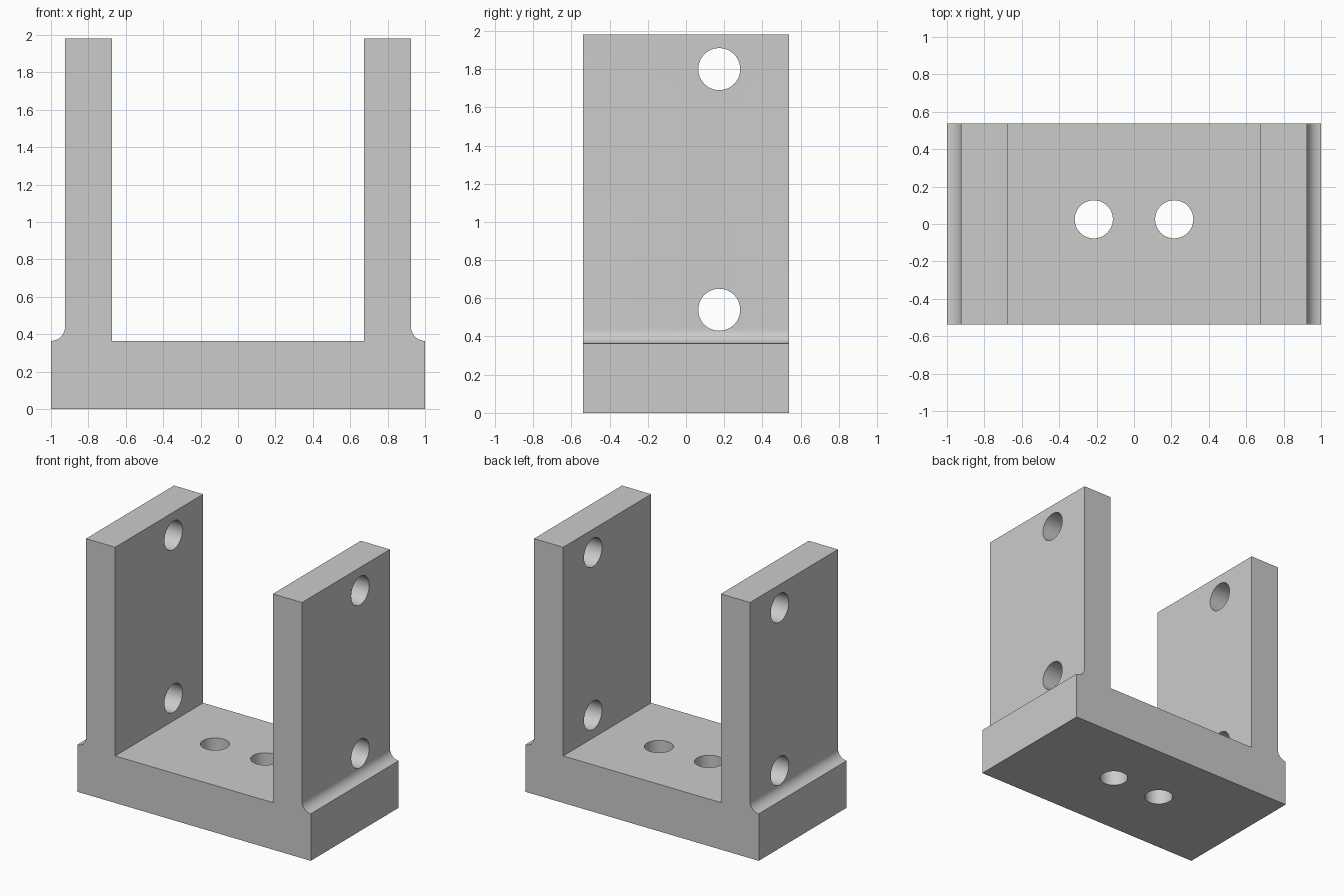
import bpy, bmesh, math

cube = bpy.data.objects.get("Cube")
if cube:
    bpy.data.objects.remove(cube, do_unlink=True)

HALF_DEPTH = 0.538
BASE_TOP, WALL_TOP = 0.364, 1.98
WALL_IN, WALL_OUT = 0.675, 0.925
FILLET = 1.0 - WALL_OUT

grey = bpy.data.materials.new("plain grey")
grey.use_nodes = True
colour = (0.6, 0.6, 0.6, 1)
grey.diffuse_color = colour
grey.node_tree.nodes["Principled BSDF"].inputs["Base Color"].default_value = colour

# Right half of the U profile, from the bottom corner round to the inner floor
half = [(1.0, 0.0)]
for i in range(13):
    a = math.radians(270 - 90 * i / 12)
    half.append((1 + FILLET * math.cos(a), BASE_TOP + FILLET + FILLET * math.sin(a)))
half += [(WALL_OUT, WALL_TOP), (WALL_IN, WALL_TOP), (WALL_IN, BASE_TOP)]
profile = half + [(-x, z) for x, z in reversed(half)]

# Bracket body: profile extruded front to back
bm = bmesh.new()
face = bm.faces.new([bm.verts.new((x, -HALF_DEPTH, z)) for x, z in profile])
new = bmesh.ops.extrude_face_region(bm, geom=[face])["geom"]
bmesh.ops.translate(bm, vec=(0, 2 * HALF_DEPTH, 0),
                    verts=[v for v in new if isinstance(v, bmesh.types.BMVert)])
bmesh.ops.recalc_face_normals(bm, faces=bm.faces)
mesh = bpy.data.meshes.new("bracket")
bm.to_mesh(mesh)
bm.free()
bracket = bpy.data.objects.new("bracket", mesh)
bpy.context.collection.objects.link(bracket)
mesh.materials.append(grey)


def drill(location, radius, depth, rotation=(0, 0, 0)):
    """Cut a round through hole in the bracket."""
    bpy.ops.mesh.primitive_cylinder_add(vertices=48, radius=radius, depth=depth,
                                        location=location, rotation=rotation)
    cutter = bpy.context.object
    cutter.name = "hole_cutter"
    cutter.hide_render = True
    cutter.data.materials.append(grey)
    mod = bracket.modifiers.new("hole", 'BOOLEAN')
    mod.operation, mod.solver, mod.object = 'DIFFERENCE', 'EXACT', cutter
    bpy.context.view_layer.objects.active = bracket
    bpy.ops.object.modifier_apply(modifier=mod.name)
    bpy.data.objects.remove(cutter, do_unlink=True)


# Holes through both walls
for z in (0.54, 1.80):
    drill((0, 0.174, z), 0.11, 3, (0, math.pi / 2, 0))
# Holes through the base
for x in (-0.215, 0.215):
    drill((x, 0.025, BASE_TOP / 2), 0.102, 1)

# Smooth fillets and holes, keep edges sharp
bpy.ops.object.select_all(action='DESELECT')
bracket.select_set(True)
bpy.context.view_layer.objects.active = bracket
bpy.ops.object.shade_smooth_by_angle(angle=math.radians(30))
